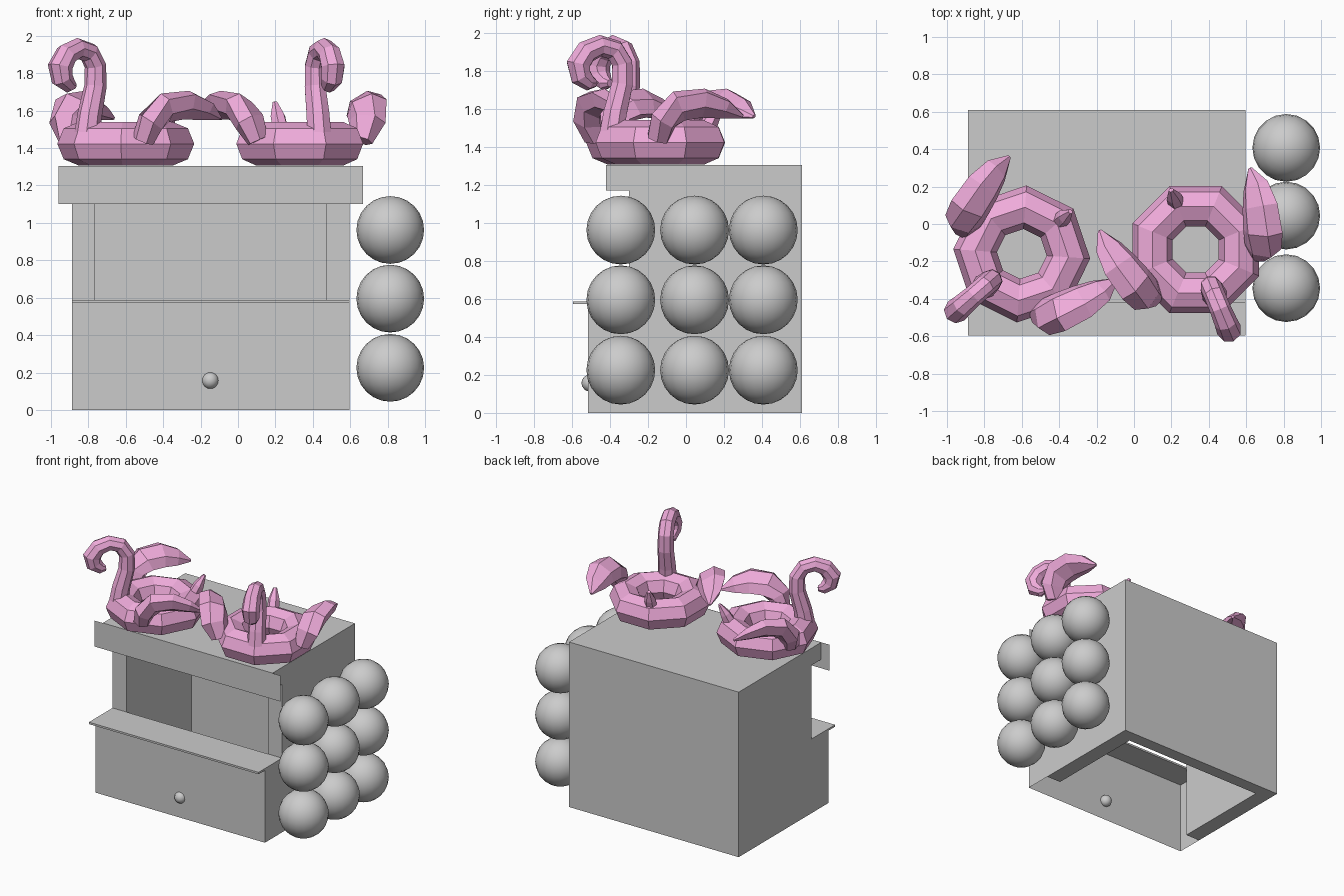
import bpy, bmesh
from math import sin, cos, pi, radians
from mathutils import Vector, Matrix

if "Cube" in bpy.data.objects:
    bpy.data.objects.remove(bpy.data.objects["Cube"])

pink = bpy.data.materials.new("pink")
pink.diffuse_color = (0.87, 0.41, 0.71, 1)
pink.use_nodes = True
pink.node_tree.nodes["Principled BSDF"].inputs["Base Color"].default_value = pink.diffuse_color


def add_mesh(name, verts, faces, mat=None, matrix=None, fix=True):
    me = bpy.data.meshes.new(name)
    me.from_pydata([tuple(v) for v in verts], [], faces)
    if fix:
        bm = bmesh.new()
        bm.from_mesh(me)
        bmesh.ops.recalc_face_normals(bm, faces=bm.faces[:])
        bm.to_mesh(me)
        bm.free()
    ob = bpy.data.objects.new(name, me)
    bpy.context.collection.objects.link(ob)
    if mat:
        me.materials.append(mat)
    if matrix:
        ob.matrix_world = matrix
    return ob


def prism(name, outline, z0, z1):
    n = len(outline)
    verts = [(x, y, z) for z in (z0, z1) for x, y in outline]
    faces = [tuple(range(n)), tuple(range(n, 2 * n))]
    faces += [(i, (i + 1) % n, (i + 1) % n + n, i + n) for i in range(n)]
    return add_mesh(name, verts, faces)


def box(name, x0, x1, y0, y1, z0, z1):
    return prism(name, [(x0, y0), (x1, y0), (x1, y1), (x0, y1)], z0, z1)


def sweep(name, path, sizes, ref, sides, matrix):
    """Tube along path; sizes are half-widths along ref and across it."""
    pts, ref, verts = [Vector(p) for p in path], Vector(ref), []
    for i, p in enumerate(pts):
        t = (pts[min(i + 1, len(pts) - 1)] - pts[max(i - 1, 0)]).normalized()
        a = (ref - t * ref.dot(t)).normalized()
        b = t.cross(a)
        for k in range(sides):
            ang = 2 * pi * k / sides
            verts.append(p + a * cos(ang) * sizes[i][0] + b * sin(ang) * sizes[i][1])
    faces = [(i * sides + k, i * sides + (k + 1) % sides,
              (i + 1) * sides + (k + 1) % sides, (i + 1) * sides + k)
             for i in range(len(pts) - 1) for k in range(sides)]
    faces += [tuple(range(sides)), tuple(range(len(verts) - sides, len(verts)))]
    return add_mesh(name, verts, faces, pink, matrix)


def sphere(name, loc, r, seg, rings):
    bpy.ops.mesh.primitive_uv_sphere_add(segments=seg, ring_count=rings, radius=r, location=loc)
    bpy.context.object.name = name
    bpy.ops.object.shade_smooth()


# Booth: thick walls on three sides, open below and in front
X0, X1, YB, YW, YF = -0.888, 0.596, 0.61, -0.30, -0.515
T = 0.124
prism("booth_walls", [(X0, YW), (X0 + T, YW), (X0 + T, YB - 0.1), (X1 - T, YB - 0.1),
                      (X1 - T, YW), (X1, YW), (X1, YB), (X0, YB)], 0, 1.17)
box("roof", X0, X1, -0.42, YB, 1.17, 1.305)

# Front panel wrapping round to the walls, without back or floor
H = 0.572
line = [(X0, YW), (X0, YF), (X1, YF), (X1, YW)]
add_mesh("front_panel", [(x, y, z) for z in (0, H) for x, y in line],
         [(i, i + 1, i + 5, i + 4) for i in range(3)], fix=False)
box("counter", X0, X1, -0.595, YW, H, 0.587)

# Thin sign board and the knob on the front panel
add_mesh("sign_board", [(-0.96, -0.422, 1.1), (0.668, -0.422, 1.1),
                        (0.668, -0.422, 1.305), (-0.96, -0.422, 1.305)], [(0, 1, 2, 3)], fix=False)
sphere("front_knob", (-0.148, -0.505, 0.157), 0.045, 16, 8)

# Balls stacked against the right side
for y in (-0.343, 0.045, 0.407):
    for z in (0.225, 0.595, 0.962):
        sphere("side_ball", (0.814, y, z), 0.181, 20, 12)


def float_ring(cx, cy, angle):
    """Inflatable bird ring; the neck points along local +x."""
    m = Matrix.Translation((cx, cy, 0)) @ Matrix.Rotation(radians(angle), 4, 'Z')

    # Ring
    n, R, r = 8, 0.25, 0.117
    verts = []
    for i in range(n):
        a = 2 * pi * i / n
        for k in range(n):
            b = 2 * pi * k / n
            d = R + r * cos(b)
            verts.append((d * cos(a), d * sin(a), 1.423 + r * sin(b)))
    faces = [(i * n + k, (i + 1) % n * n + k, (i + 1) % n * n + (k + 1) % n, i * n + (k + 1) % n)
             for i in range(n) for k in range(n)]
    add_mesh("swim_ring", verts, faces, pink, m)

    # Neck curling over into the head and beak
    neck = [(0.275, 1.46), (0.255, 1.58), (0.215, 1.73), (0.215, 1.84), (0.26, 1.91),
            (0.34, 1.932), (0.42, 1.90), (0.465, 1.835), (0.45, 1.77), (0.40, 1.735), (0.365, 1.735)]
    radii = [0.07, 0.066, 0.06, 0.058, 0.057, 0.057, 0.062, 0.067, 0.06, 0.042, 0.02]
    sweep("neck_and_head", [(u, 0, z) for u, z in neck], [(q, q) for q in radii], (0, 1, 0), 8, m)

    # Wings, mirrored
    for s in (1, -1):
        wing = [(0.14, 0.30, 1.44), (0.12, 0.34, 1.54), (0.045, 0.37, 1.615),
                (-0.08, 0.405, 1.63), (-0.19, 0.425, 1.60), (-0.29, 0.435, 1.56)]
        sweep("wing", [(x, s * y, z) for x, y, z in wing],
              [(0.06, 0.06), (0.1, 0.075), (0.115, 0.075), (0.11, 0.065), (0.08, 0.045), (0.012, 0.01)],
              (0.1, 0.85 * s, 0.5), 6, m)

    # Tail
    sweep("tail", [(-0.265, 0, 1.49), (-0.305, 0, 1.57), (-0.345, 0, 1.645)],
          [(0.045, 0.05), (0.042, 0.04), (0.014, 0.012)], (0, 1, 0), 6, m)


float_ring(-0.60, -0.16, -139)
float_ring(0.33, -0.137, -67.5)
